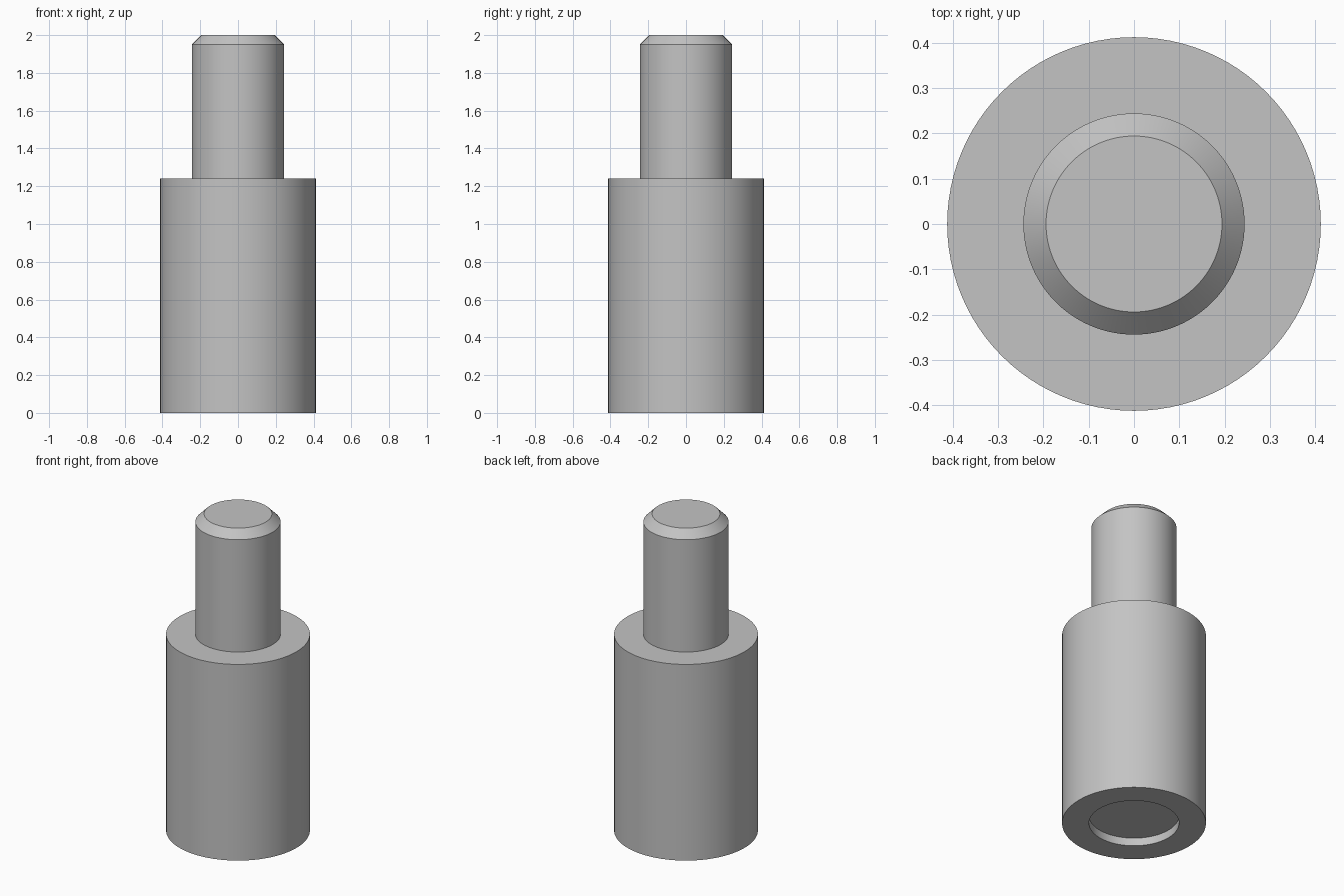
import bpy
import bmesh
import math

SEGMENTS = 96

cube = bpy.data.objects.get("Cube")
if cube:
    bpy.data.objects.remove(cube, do_unlink=True)

grey = bpy.data.materials.new("plain grey")
grey.use_nodes = True
colour = (0.55, 0.55, 0.55, 1)
grey.diffuse_color = colour
grey.node_tree.nodes["Principled BSDF"].inputs["Base Color"].default_value = colour


def lathe(name, profile):
    """Revolve (radius, z) points about z; ends at zero radius close the surface."""
    bm = bmesh.new()
    verts = [bm.verts.new((r, 0, z)) for r, z in profile]
    edges = [bm.edges.new(pair) for pair in zip(verts, verts[1:])]
    bmesh.ops.spin(bm, geom=verts + edges, cent=(0, 0, 0), axis=(0, 0, 1),
                   angle=math.tau, steps=SEGMENTS, use_duplicate=False)
    bmesh.ops.remove_doubles(bm, verts=bm.verts, dist=0.0001)
    bmesh.ops.recalc_face_normals(bm, faces=bm.faces)
    mesh = bpy.data.meshes.new(name)
    bm.to_mesh(mesh)
    bm.free()
    mesh.materials.append(grey)
    obj = bpy.data.objects.new(name, mesh)
    bpy.context.collection.objects.link(obj)
    bpy.ops.object.select_all(action="DESELECT")
    obj.select_set(True)
    bpy.context.view_layer.objects.active = obj
    bpy.ops.object.shade_smooth_by_angle(angle=math.radians(30))
    return obj


# Stepped pin: recessed base, wide body, shoulder, narrow shank, chamfered tip
BODY_R, SHANK_R, RECESS_R = 0.412, 0.244, 0.258
SHOULDER_Z, TOP_Z, CHAMFER, RECESS_DEPTH = 1.24, 2.0, 0.05, 0.05

lathe("stepped_pin", [
    (0, RECESS_DEPTH),
    (RECESS_R, RECESS_DEPTH),
    (RECESS_R, 0),
    (BODY_R, 0),
    (BODY_R, SHOULDER_Z),
    (SHANK_R, SHOULDER_Z),
    (SHANK_R, TOP_Z - CHAMFER),
    (SHANK_R - CHAMFER, TOP_Z),
    (0, TOP_Z),
])
